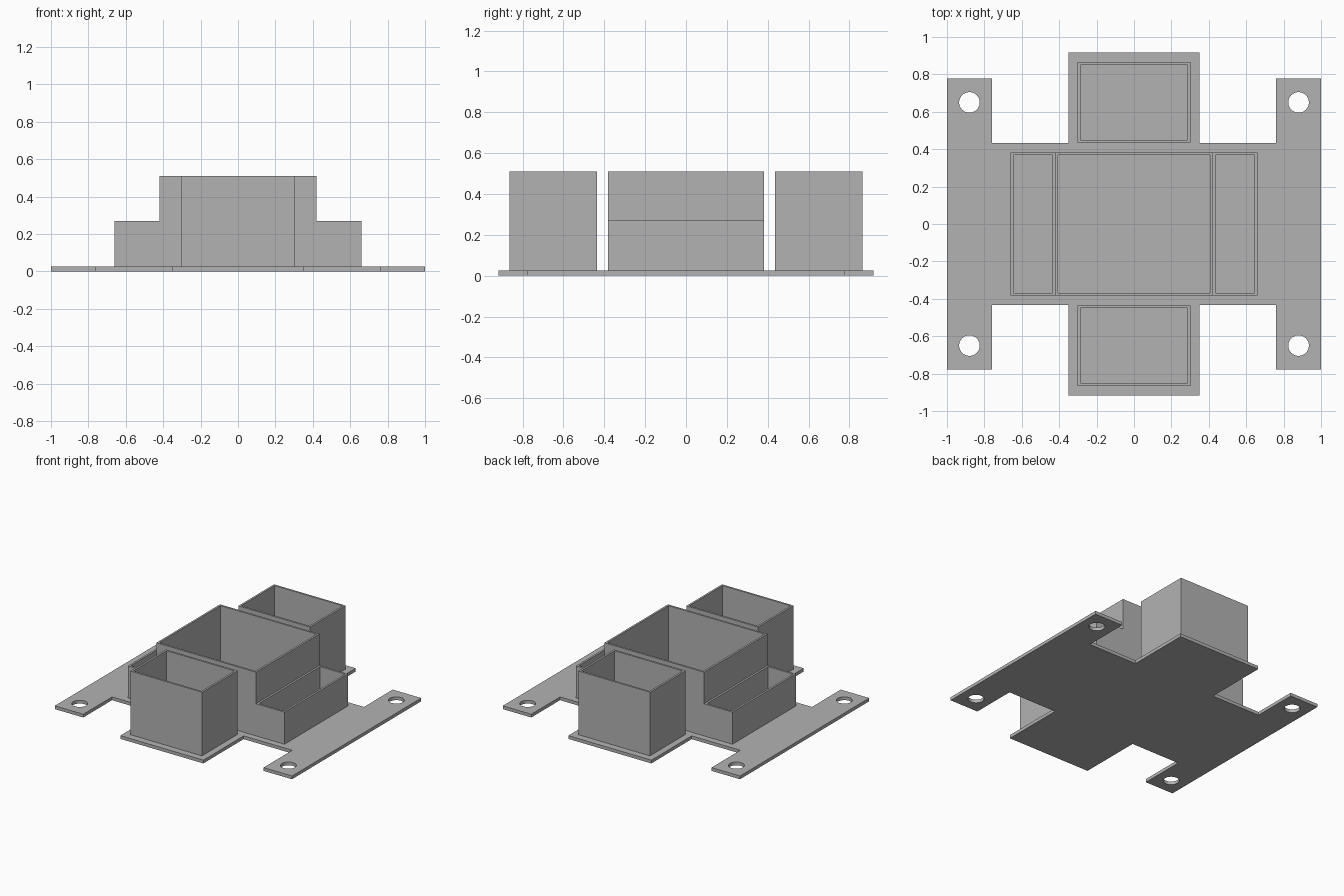
import bpy
import bmesh
from math import cos, sin, tau, radians

default = bpy.data.objects.get("Cube")
if default:
    bpy.data.objects.remove(default, do_unlink=True)

grey = bpy.data.materials.new("plain grey")
grey.use_nodes = True
colour = (0.45, 0.45, 0.45, 1)
grey.diffuse_color = colour
grey.node_tree.nodes["Principled BSDF"].inputs["Base Color"].default_value = colour

PLATE_TOP = 0.025
WALL = 0.021


def finish(name, bm):
    bmesh.ops.recalc_face_normals(bm, faces=bm.faces)
    mesh = bpy.data.meshes.new(name)
    bm.to_mesh(mesh)
    bm.free()
    mesh.materials.append(grey)
    obj = bpy.data.objects.new(name, mesh)
    bpy.context.collection.objects.link(obj)
    return obj


def add_loop(bm, points):
    verts = [bm.verts.new((x, y, 0)) for x, y in points]
    return [bm.edges.new((a, b)) for a, b in zip(verts, verts[1:] + verts[:1])]


def base_plate():
    """Cross-shaped plate with four mounting feet, each with a screw hole."""
    quarter = [(1, 0.778), (0.76, 0.778), (0.76, 0.432), (0.35, 0.432), (0.35, 0.917)]
    right = quarter + [(-x, y) for x, y in reversed(quarter)]
    outline = right + [(-x, -y) for x, y in right]
    bm = bmesh.new()
    edges = add_loop(bm, outline)
    for sx in (-1, 1):
        for sy in (-1, 1):
            edges += add_loop(bm, [(sx * 0.88 + 0.055 * cos(tau * i / 48),
                                    sy * 0.65 + 0.055 * sin(tau * i / 48))
                                   for i in range(48)])
    bmesh.ops.triangle_fill(bm, edges=edges, use_beauty=True)
    bmesh.ops.dissolve_limit(bm, angle_limit=0.01, verts=bm.verts, edges=bm.edges)
    top = bmesh.ops.extrude_face_region(bm, geom=bm.faces[:], use_keep_orig=True)["geom"]
    bmesh.ops.translate(bm, vec=(0, 0, PLATE_TOP),
                        verts=[v for v in top if isinstance(v, bmesh.types.BMVert)])
    plate = finish("base_plate", bm)
    bpy.context.view_layer.objects.active = plate
    plate.select_set(True)
    bpy.ops.object.shade_smooth_by_angle(angle=radians(30))
    plate.select_set(False)


def open_bin(name, x, y, width, depth, top):
    """Open-topped bin: four walls standing on the plate, which is its floor."""
    bm = bmesh.new()
    bmesh.ops.create_cube(bm, size=1)
    for v in bm.verts:
        v.co = (x + v.co.x * width, y + v.co.y * depth,
                top if v.co.z > 0 else PLATE_TOP)
    bm.normal_update()
    lid = next(f for f in bm.faces if f.normal.z > 0.5)
    floor = next(f for f in bm.faces if f.normal.z < -0.5)
    bmesh.ops.inset_individual(bm, faces=[lid], thickness=WALL)
    bmesh.ops.inset_individual(bm, faces=[floor], thickness=WALL)
    # Join the two inset openings to form the inside of the walls
    bmesh.ops.bridge_loops(bm, edges=list(lid.edges) + list(floor.edges))
    bmesh.ops.delete(bm, geom=[f for f in (lid, floor) if f.is_valid], context="FACES_ONLY")
    finish(name, bm)


base_plate()
open_bin("centre_bin", 0, 0, 0.84, 0.766, 0.51)
for name, side in (("front_bin", -1), ("back_bin", 1)):
    open_bin(name, 0, side * 0.65, 0.604, 0.43, 0.51)
for name, side in (("right_low_bin", -1), ("left_low_bin", 1)):
    open_bin(name, side * 0.54, 0, 0.24, 0.766, 0.27)
